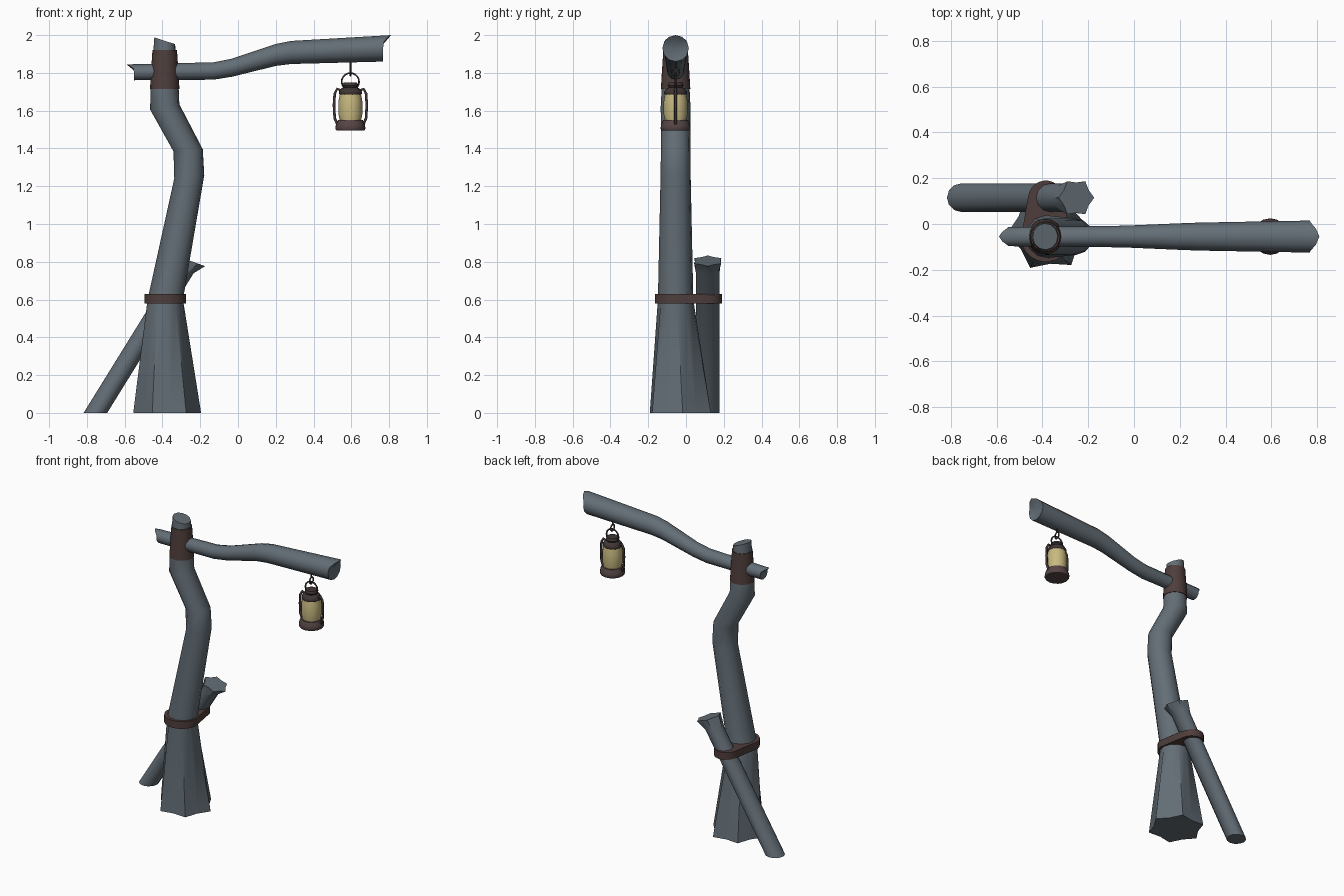
import bpy, bmesh
from math import sin, cos, pi, radians
from mathutils import Vector

if "Cube" in bpy.data.objects:
    bpy.data.objects.remove(bpy.data.objects["Cube"])


def material(name, rgb):
    m = bpy.data.materials.new(name)
    m.use_nodes = True
    m.diffuse_color = (*rgb, 1)
    m.node_tree.nodes["Principled BSDF"].inputs["Base Color"].default_value = (*rgb, 1)
    return m


wood = material("grey wood", (0.125, 0.155, 0.18))
leather = material("brown leather", (0.078, 0.048, 0.044))
iron = material("dark iron", (0.05, 0.036, 0.035))
rust = material("rusty base", (0.095, 0.06, 0.06))
glass = material("yellow glass", (0.58, 0.49, 0.22))


def ring(x, y, z, r, tilt=0, lift=0, star=0, turn=0, sides=12):
    """Circle tilted in the xz plane; lift pulls one side into a splinter, star makes points."""
    t = radians(tilt)
    u, n = Vector((cos(t), 0, sin(t))), Vector((-sin(t), 0, cos(t)))
    pts = []
    for i in range(sides):
        a = 2 * pi * i / sides
        b = a + radians(turn)
        rad = r * (1 - star * (i % 2))
        pts.append(Vector((x, y, z)) + u * rad * cos(b) + Vector((0, rad * sin(b), 0))
                   + n * lift * max(0, cos(a)) ** 3)
    return pts


def loft(name, rings, mat, dents=(0, 0), angle=40):
    """Skin a list of rings and close both ends, optionally with a dent along x."""
    bm = bmesh.new()
    rows = [[bm.verts.new(p) for p in r] for r in rings]
    n = len(rows[0])
    for a, b in zip(rows, rows[1:]):
        for i in range(n):
            j = (i + 1) % n
            bm.faces.new((a[i], a[j], b[j], b[i]))
    for row, dent in ((rows[0], dents[0]), (rows[-1], dents[1])):
        mid = sum((v.co for v in row), Vector()) / n
        c = bm.verts.new(mid + Vector((dent, 0, 0)))
        for i in range(n):
            bm.faces.new((row[i], row[(i + 1) % n], c))
    bmesh.ops.recalc_face_normals(bm, faces=bm.faces)
    me = bpy.data.meshes.new(name)
    bm.to_mesh(me)
    bm.free()
    me.materials.append(mat)
    ob = bpy.data.objects.new(name, me)
    bpy.context.collection.objects.link(ob)
    bpy.ops.object.select_all(action='DESELECT')
    ob.select_set(True)
    bpy.context.view_layer.objects.active = ob
    bpy.ops.object.shade_smooth_by_angle(angle=radians(angle))
    return ob


def tube(name, pts, r, mat, closed=False):
    cu = bpy.data.curves.new(name, 'CURVE')
    cu.dimensions = '3D'
    cu.bevel_depth = r
    cu.bevel_resolution = 1
    cu.use_fill_caps = True
    sp = cu.splines.new('POLY')
    sp.points.add(len(pts) - 1)
    for p, co in zip(sp.points, pts):
        p.co = (*co, 1)
    sp.use_cyclic_u = closed
    cu.materials.append(mat)
    ob = bpy.data.objects.new(name, cu)
    bpy.context.collection.objects.link(ob)


Y = -0.055      # depth of post, beam and lantern
PX = -0.388     # post top position

# Crooked post with a flared, ridged foot
loft("post", [
    ring(-0.375, -0.03, 0, 0.18, star=0.2, turn=4),
    ring(-0.385, Y, 0.6, 0.094, turn=4),
    ring(-0.258, Y, 1.25, 0.08, 6, turn=4),
    ring(-0.264, Y, 1.39, 0.078, 4, turn=4),
    ring(PX, Y, 1.62, 0.079, 10, turn=4),
    ring(PX, Y, 1.72, 0.074, turn=4),
    ring(PX, Y, 1.97, 0.058, -18, turn=4)], wood, angle=32)

# Crossbeam with splintered ends
loft("crossbeam", [
    ring(-0.55, Y, 1.803, 0.042, 90, lift=0.04),
    ring(-0.13, Y, 1.81, 0.046, 90),
    ring(-0.03, Y, 1.828, 0.048, 90),
    ring(0.2, Y, 1.895, 0.058, 90),
    ring(0.28, Y, 1.908, 0.061, 90),
    ring(0.768, Y, 1.93, 0.07, 90, lift=-0.042)], wood, dents=(0.02, -0.025))

# Leaning brace with a broken top
loft("brace", [
    ring(-0.755, 0.115, 0, 0.0625),
    ring(-0.297, 0.115, 0.74, 0.0625),
    ring(-0.252, 0.115, 0.805, 0.083, -20, star=0.2)], wood, angle=35)

# Collar around the joint
loft("collar", [
    ring(PX, Y, 1.715, 0.078, sides=16),
    ring(PX, Y, 1.80, 0.073, sides=16),
    ring(PX, Y, 1.92, 0.065, sides=16)], leather)


# Strap binding brace and post: an oval around both
def oval(grow, z):
    pts = []
    for i in range(24):
        a = 2 * pi * (i + 0.5) / 24
        back = sin(a) > 0
        r = (0.062 if back else 0.095) + grow
        pts.append(Vector((-0.385 + r * cos(a), (0.112 if back else Y) + r * sin(a), z)))
    return pts


loft("strap", [oval(0, 0.58), oval(0.016, 0.58), oval(0.016, 0.63), oval(0, 0.63)], leather)

# Lantern body parts, turned from radius and height pairs
LX = 0.595


def turned(name, profile, mat):
    loft(name, [ring(LX, Y, z, r, sides=16) for r, z in profile], mat)


turned("lantern_base", [(0.074, 1.495), (0.08, 1.505), (0.077, 1.525), (0.066, 1.55)], rust)
turned("lantern_glass", [(0.056, 1.545), (0.063, 1.58), (0.063, 1.65), (0.056, 1.69)], glass)
turned("lantern_cap", [(0.055, 1.682), (0.061, 1.69), (0.061, 1.7), (0.048, 1.718),
                       (0.036, 1.722), (0.042, 1.732), (0.036, 1.748)], iron)

# Lantern side bars
for side, s in (("left", 1), ("right", -1)):
    path = [(0.045, 1.705), (0.07, 1.715), (0.083, 1.69), (0.087, 1.63), (0.083, 1.56), (0.07, 1.53)]
    tube("lantern_bar_" + side, [(LX + s * x, Y, z) for x, z in path], 0.008, iron)

# Carrying handle, hook ring and hook
arc = [radians(-40 + 260 * i / 14) for i in range(15)]
tube("lantern_handle", [(LX + 0.046 * cos(a), Y, 1.753 + 0.046 * sin(a)) for a in arc], 0.005, iron)
circle = [2 * pi * i / 12 for i in range(12)]
tube("hook_ring", [(LX, Y + 0.02 * cos(a), 1.808 + 0.022 * sin(a)) for a in circle], 0.005, iron, True)
tube("hook_stem", [(LX, Y, 1.83), (LX, Y, 1.88)], 0.005, iron)
